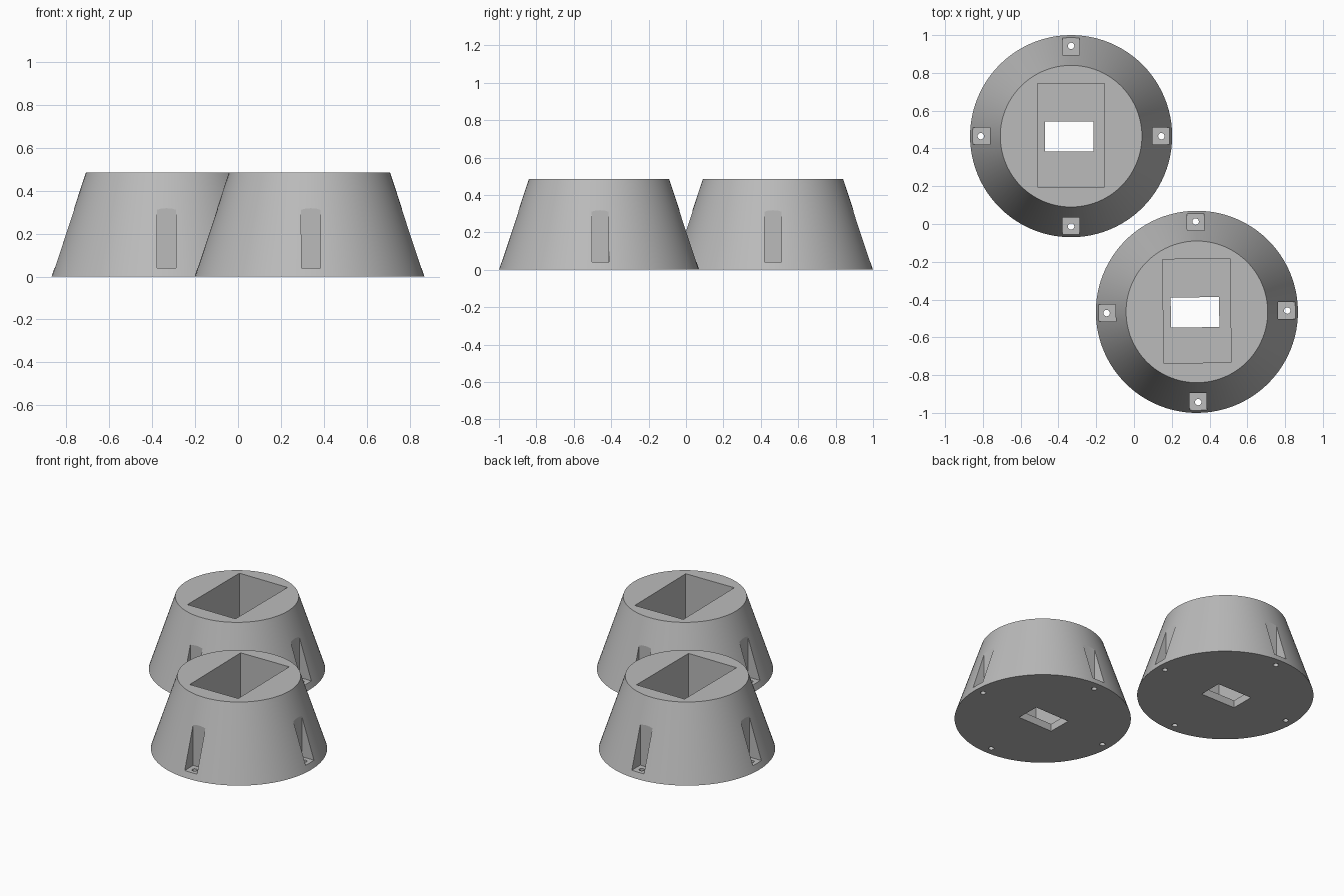
import bpy, math
from mathutils import Matrix, Vector

if "Cube" in bpy.data.objects:
    bpy.data.objects.remove(bpy.data.objects["Cube"])

BASE_R, TOP_R, HEIGHT = 0.535, 0.375, 0.485
FLOOR, SLOT_FLOOR = 0.05, 0.04

grey = bpy.data.materials.new("grey plastic")
grey.diffuse_color = (0.5, 0.5, 0.5, 1)
grey.use_nodes = True
grey.node_tree.nodes["Principled BSDF"].inputs["Base Color"].default_value = grey.diffuse_color


def box(lo, hi):
    lo, hi = Vector(lo), Vector(hi)
    bpy.ops.mesh.primitive_cube_add(size=1)
    o = bpy.context.object
    o.data.transform(Matrix.Translation((lo + hi) / 2) @ Matrix.Diagonal((*(hi - lo), 1)))
    return o


def cylinder(r, x, z0, z1):
    bpy.ops.mesh.primitive_cylinder_add(radius=r, depth=z1 - z0, vertices=24)
    o = bpy.context.object
    o.data.transform(Matrix.Translation((x, 0, (z0 + z1) / 2)))
    return o


def cut(target, cutter):
    mod = target.modifiers.new("cut", 'BOOLEAN')
    mod.operation, mod.solver, mod.object = 'DIFFERENCE', 'EXACT', cutter
    bpy.context.view_layer.objects.active = target
    bpy.ops.object.modifier_apply(modifier=mod.name)
    bpy.data.objects.remove(cutter)


def tapered_base(name, x, y, turn):
    # tapered round body
    bpy.ops.mesh.primitive_cone_add(radius1=BASE_R, radius2=TOP_R, depth=HEIGHT, vertices=96)
    body = bpy.context.object
    body.name = name
    body.data.transform(Matrix.Translation((0, 0, HEIGHT / 2)))
    # deep pocket from the top, and a smaller opening through its floor
    cut(body, box((-0.178, -0.27, FLOOR), (0.178, 0.28, 1)))
    cut(body, box((-0.138, -0.082, -0.1), (0.118, 0.077, 0.2)))
    # four side slots, each with a screw hole in its ledge
    for i in range(4):
        spin = Matrix.Rotation(i * math.pi / 2, 4, 'Z')
        slot = box((0.43, -0.045, SLOT_FLOOR), (0.7, 0.045, 0.4))
        screw = cylinder(0.017, 0.478, -0.1, 0.1)
        for c in (slot, screw):
            c.data.transform(spin)
            cut(body, c)
    body.data.materials.clear()
    body.data.materials.append(grey)
    body.location = (x, y, 0)
    body.rotation_euler.z = math.radians(turn)
    bpy.ops.object.select_all(action='DESELECT')
    body.select_set(True)
    bpy.context.view_layer.objects.active = body
    bpy.ops.object.shade_smooth_by_angle(angle=math.radians(15))


tapered_base("back_base", -0.333, 0.465, 0)
tapered_base("front_base", 0.333, -0.465, 0.8)
